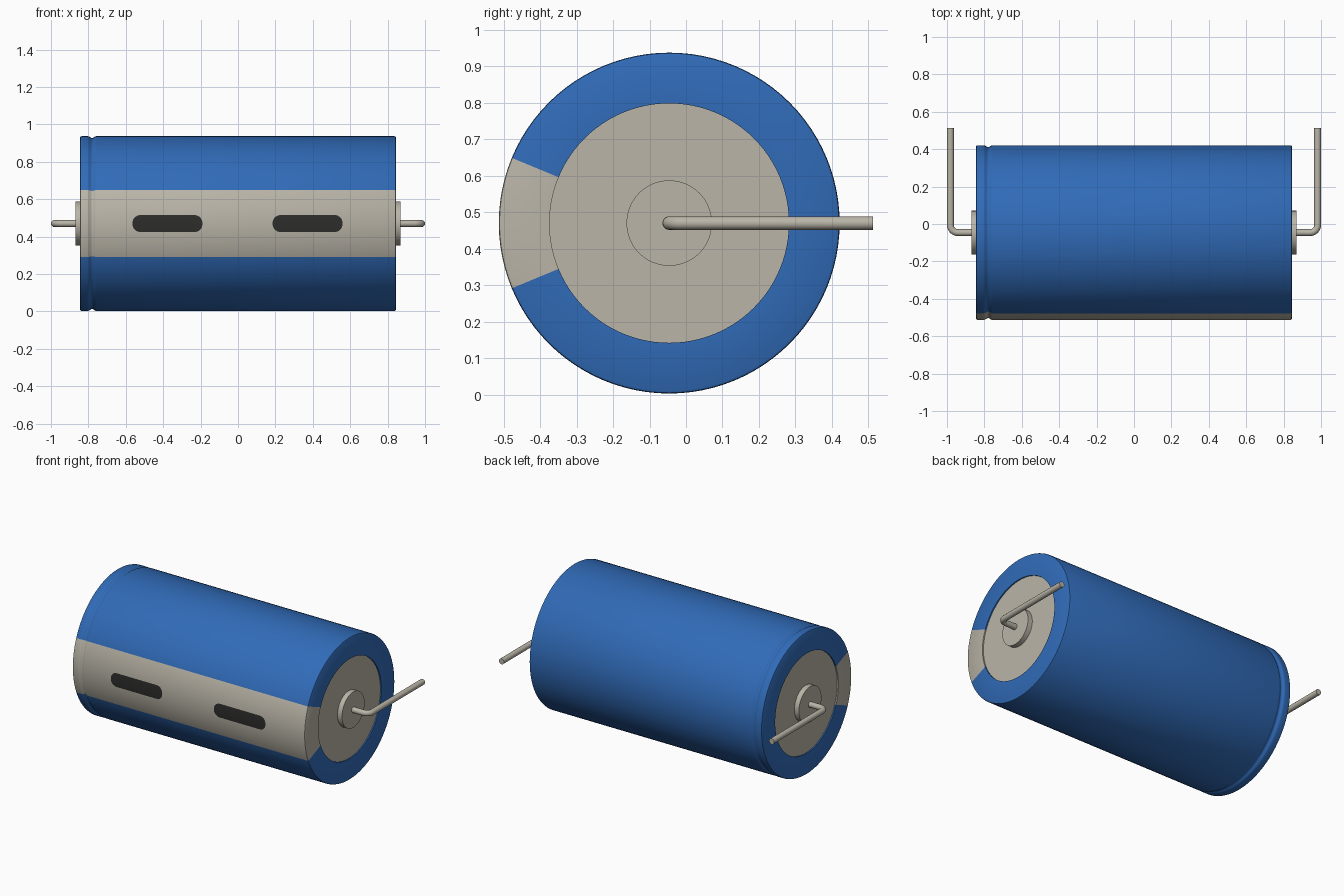
import bpy, bmesh, math
from mathutils import Matrix, Vector

if "Cube" in bpy.data.objects:
    bpy.data.objects.remove(bpy.data.objects["Cube"], do_unlink=True)

AXIS_Y, AXIS_Z = -0.046, 0.47
R, R_CAP, R_BOSS, R_LEAD = 0.467, 0.328, 0.117, 0.0185
END, RECESS = 0.845, 0.837
SEGMENTS = 96
STRIPE = math.radians(22.5)


def material(name, rgb):
    m = bpy.data.materials.new(name)
    m.use_nodes = True
    m.diffuse_color = (*rgb, 1)
    m.node_tree.nodes["Principled BSDF"].inputs["Base Color"].default_value = (*rgb, 1)
    return m


blue = material("sleeve blue", (0.030, 0.147, 0.48))
grey = material("warm grey", (0.49, 0.46, 0.39))
dark = material("mark black", (0.026, 0.026, 0.025))


def on_cylinder(x, r, a):
    """Point at angle a from the front, around the long axis."""
    return Vector((x, AXIS_Y - r * math.cos(a), AXIS_Z + r * math.sin(a)))


def finish(name, bm, mats):
    bmesh.ops.recalc_face_normals(bm, faces=bm.faces)
    mesh = bpy.data.meshes.new(name)
    bm.to_mesh(mesh)
    bm.free()
    for m in mats:
        mesh.materials.append(m)
    ob = bpy.data.objects.new(name, mesh)
    bpy.context.collection.objects.link(ob)
    bpy.ops.object.select_all(action="DESELECT")
    ob.select_set(True)
    bpy.context.view_layer.objects.active = ob
    bpy.ops.object.shade_smooth_by_angle(angle=math.radians(35))
    return ob


# Sleeve: a turned profile with rolled ends and a crimp groove near one end
profile = [(-RECESS + 0.02, R_CAP), (-END, R_CAP), (-END, R - 0.008),
           (-END + 0.003, R - 0.002), (-END + 0.008, R), (-0.805, R)]
profile += [(-0.78 + 0.022 * t / 4, R - 0.005 * (1 + math.cos(math.pi * t / 4)))
            for t in range(-4, 5)]
profile += [(END - 0.008, R), (END - 0.003, R - 0.002), (END, R - 0.008),
            (END, R_CAP), (RECESS - 0.02, R_CAP)]
bm = bmesh.new()
rings = [[bm.verts.new(on_cylinder(x, r, math.tau * i / SEGMENTS)) for x, r in profile]
         for i in range(SEGMENTS)]
for i in range(SEGMENTS):
    a, b = rings[i], rings[(i + 1) % SEGMENTS]
    angle = math.tau * (i + 0.5) / SEGMENTS
    in_stripe = min(angle, math.tau - angle) < STRIPE
    for j in range(len(profile) - 1):
        f = bm.faces.new((a[j], a[j + 1], b[j + 1], b[j]))
        f.material_index = int(in_stripe)
finish("sleeve", bm, [blue, grey])


def disc(name, x0, x1, r):
    bm = bmesh.new()
    place = Matrix.Translation(((x0 + x1) / 2, AXIS_Y, AXIS_Z)) @ Matrix.Rotation(math.pi / 2, 4, "Y")
    bmesh.ops.create_cone(bm, cap_ends=True, segments=SEGMENTS, radius1=r, radius2=r,
                          depth=abs(x1 - x0), matrix=place)
    finish(name, bm, [grey])


# Lead: round wire swept along a straight, a bend and a straight
def lead(name, side):
    bend, x_out, y_end, sides = 0.04, 1 - R_LEAD, 0.513, 20
    path = [(0.83, 0, (0, 1))]
    for k in range(9):
        t = math.pi / 2 * k / 8
        path.append((x_out - bend + bend * math.sin(t), bend - bend * math.cos(t),
                     (-math.sin(t), math.cos(t))))
    path.append((x_out, y_end - AXIS_Y, (-1, 0)))
    bm = bmesh.new()
    loops = []
    for x, y, (nx, ny) in path:
        ring = []
        for i in range(sides):
            c = R_LEAD * math.cos(math.tau * i / sides)
            s = R_LEAD * math.sin(math.tau * i / sides)
            ring.append(bm.verts.new((side * (x + nx * c), AXIS_Y + y + ny * c, AXIS_Z + s)))
        loops.append(ring)
    for a, b in zip(loops, loops[1:]):
        for i in range(sides):
            j = (i + 1) % sides
            bm.faces.new((a[i], a[j], b[j], b[i]))
    bm.faces.new(loops[0])
    bm.faces.new(loops[-1])
    finish(name, bm, [grey])


# Dark rounded bar wrapped onto the stripe
def bar_mark(name, x_mid):
    half_len, half_h, corner, rows = 0.187, 0.045, 0.042, 16
    bm = bmesh.new()
    previous = None
    for k in range(rows + 1):
        h = -half_h * math.cos(math.pi * k / rows)
        over = max(0, abs(h) - (half_h - corner))
        w = half_len - corner + math.sqrt(max(0, corner ** 2 - over ** 2))
        row = [bm.verts.new(on_cylinder(x_mid + s * w, R + 0.0015, math.asin(h / R)))
               for s in (-1, 1)]
        if previous:
            bm.faces.new((previous[0], previous[1], row[1], row[0]))
        previous = row
    ob = finish(name, bm, [dark])
    if ob.data.polygons[0].normal.y > 0:
        ob.data.flip_normals()


for side, label in ((1, "left"), (-1, "right")):
    disc(label + "_end_cap", side * (RECESS - 0.02), side * RECESS, R_CAP + 0.001)
    disc(label + "_boss", side * (RECESS - 0.01), side * 0.87, R_BOSS)
    lead(label + "_lead", side)
    bar_mark(label + "_stripe_mark", 0.372 if side > 0 else -0.377)
